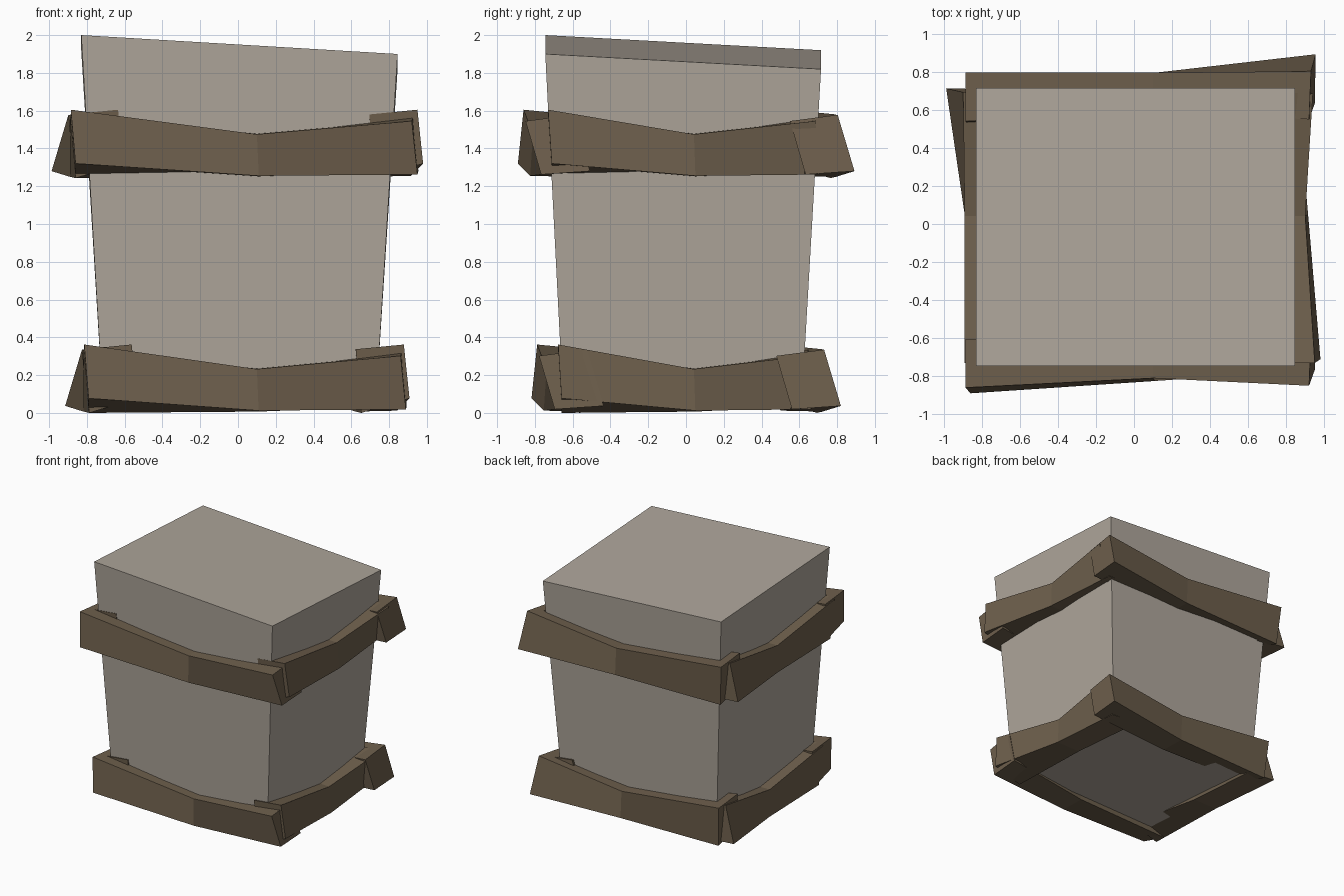
import bpy, bmesh
from mathutils import Vector

if "Cube" in bpy.data.objects:
    bpy.data.objects.remove(bpy.data.objects["Cube"])


def material(name, rgb):
    m = bpy.data.materials.new(name)
    m.diffuse_color = (*rgb, 1)
    m.use_nodes = True
    m.node_tree.nodes["Principled BSDF"].inputs["Base Color"].default_value = m.diffuse_color
    return m


STONE = material("pale stone", (0.43, 0.385, 0.33))
WOOD = material("brown wood", (0.155, 0.115, 0.073))


def loft(name, sections, mat):
    """Skin a chain of four-sided cross-sections and cap both ends."""
    bm = bmesh.new()
    rings = [[bm.verts.new(p) for p in s] for s in sections]
    for a, b in zip(rings, rings[1:]):
        for i in range(4):
            j = (i + 1) % 4
            bm.faces.new((a[i], a[j], b[j], b[i]))
    bm.faces.new(rings[0])
    bm.faces.new(rings[-1])
    bmesh.ops.recalc_face_normals(bm, faces=bm.faces)
    me = bpy.data.meshes.new(name)
    bm.to_mesh(me)
    bm.free()
    me.materials.append(mat)
    ob = bpy.data.objects.new(name, me)
    bpy.context.collection.objects.link(ob)
    return ob


# tapered block with a slanted top
loft("block", [
    [(-0.715, -0.65, 0.045), (0.73, -0.65, 0.045), (0.73, 0.612, 0.045), (-0.715, 0.612, 0.045)],
    [(-0.83, -0.745, 2.0), (0.845, -0.745, 1.9), (0.845, 0.715, 1.82), (-0.83, 0.715, 1.92)],
], STONE)

# crooked plank: three sections of (along, across, height),
# in the order outer top, outer bottom, inner bottom, inner top
PLANK = [
    [(-0.885, -0.86, 1.605), (-0.86, -0.89, 1.32), (-0.86, -0.635, 1.243), (-0.885, -0.605, 1.58)],
    [(0.10, -0.81, 1.475), (0.11, -0.825, 1.255), (0.11, -0.605, 1.25), (0.10, -0.605, 1.48)],
    [(0.92, -0.85, 1.545), (0.95, -0.767, 1.262), (0.955, -0.508, 1.28), (0.93, -0.597, 1.578)],
]


def plank(name, turned, along_scale, shift, drop):
    def place(p):
        t, d, z = p
        if turned:      # runs along y, thick side facing +x
            return Vector((-d + shift, 0.042 + along_scale * (t - 0.1), z - drop))
        return Vector((0.1 + along_scale * (t - 0.1), d + shift, z - drop))
    loft(name, [[place(p) for p in s] for s in PLANK], WOOD)


# two bands of four planks; the lower band is slightly smaller
for band, drop, inset, sx, sy in (("upper", 0, 0, 1, 0.784),
                                  ("lower", 1.243, 0.072, 0.928, 0.73)):
    plank(band + "_front_plank", False, sx, inset, drop)
    plank(band + "_back_plank", False, sx, 1.4 - inset, drop)
    plank(band + "_right_plank", True, sy, 0.09 - inset, drop)
    plank(band + "_left_plank", True, sy, -1.495 + inset, drop)
